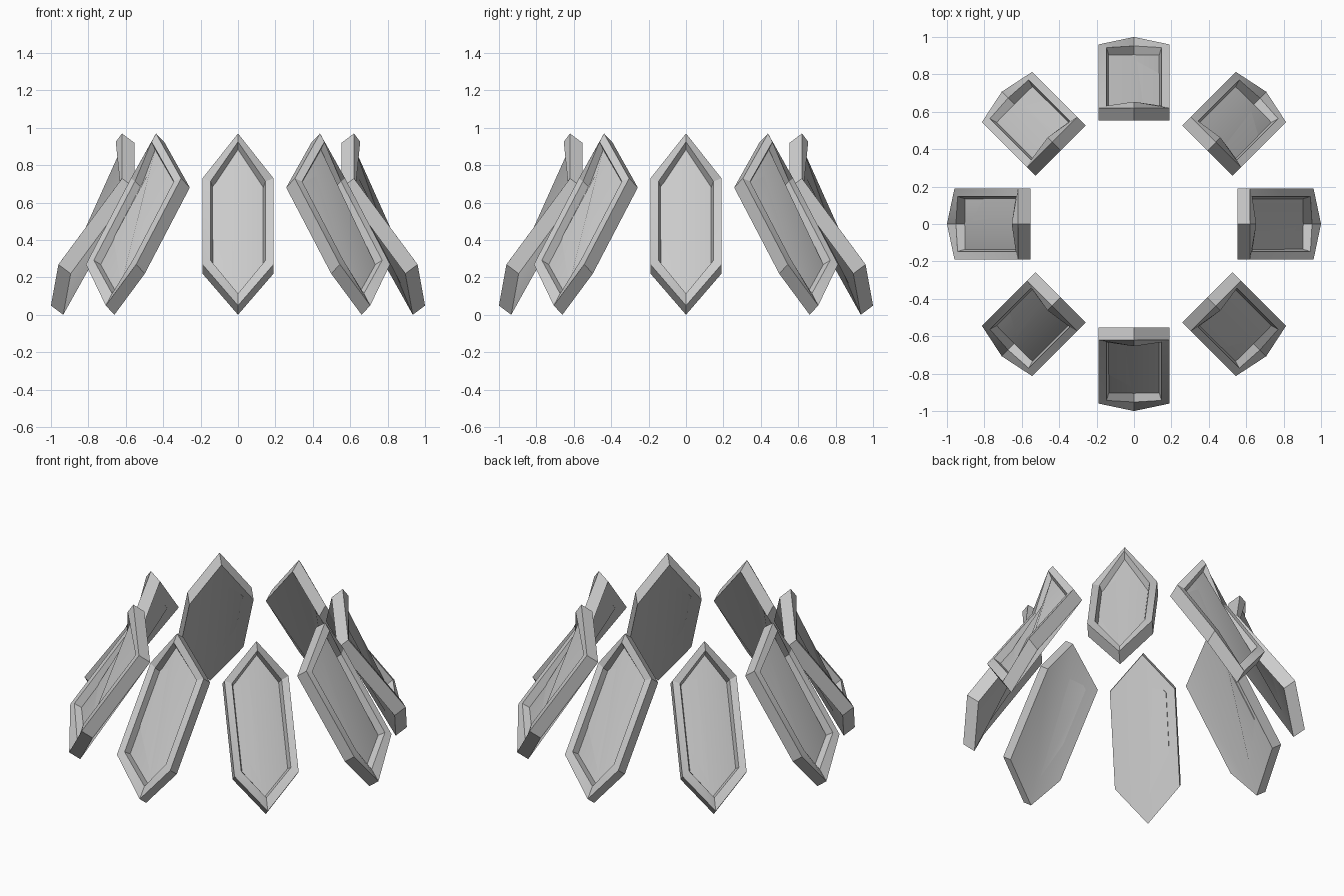
import bpy, math
from mathutils import Vector

if "Cube" in bpy.data.objects:
    bpy.data.objects.remove(bpy.data.objects["Cube"])

# One flat colour
grey = bpy.data.materials.new("stone_grey")
grey.diffuse_color = (0.6, 0.6, 0.6, 1)
grey.use_nodes = True
grey.node_tree.nodes["Principled BSDF"].inputs["Base Color"].default_value = grey.diffuse_color

HALF = 0.19                                   # half width of a panel
NORMAL = Vector((0.8, 0, 0.6))                # outward lean of a panel
DOWN = Vector((0.6, 0, -0.8))                 # direction down the panel


def ring(top, upper, lower, bottom, half):
    """Stretched hexagon: top tip, two side corners, bottom tip, two side corners."""
    side = Vector((0, half, 0))
    return [top, upper + side, lower + side, bottom, lower - side, upper - side]


def shrink(pts, tip_top, corner_top, corner_low, tip_low, inset):
    """Pull a hexagon inwards within the plane of the panel."""
    top, upper, lower, bottom = pts
    return [top + DOWN * tip_top, upper + DOWN * corner_top,
            lower - DOWN * corner_low, bottom - DOWN * tip_low], inset


# Control points as (radius, 0, height)
front = [Vector(p) for p in ((0.62, 0, 0.97), (0.62, 0, 0.73), (0.96, 0, 0.27), (1.0, 0, 0.05))]
back = [p - NORMAL * 0.082 for p in front]
rim, rim_half = shrink(front, 0.056, 0.02, 0.028, 0.08, HALF - 0.043)
floor, floor_half = shrink(rim, 0.017, 0.005, 0.005, 0.017, rim_half - 0.012)
floor = [p - NORMAL * 0.046 for p in floor]

verts = (ring(*back, HALF) + ring(*front, HALF)
         + ring(*rim, rim_half) + ring(*floor, floor_half))

# Outer edge, rim and recess wall join neighbouring rings
faces = []
for level in range(3):
    a, b = level * 6, level * 6 + 6
    for i in range(6):
        j = (i + 1) % 6
        faces.append((a + i, a + j, b + j, b + i))
# Back and recess floor are folded along the centre line
faces += [(3, 2, 1, 0), (0, 5, 4, 3)]
faces += [(18, 19, 20, 21), (21, 22, 23, 18)]

mesh = bpy.data.meshes.new("petal_panel")
mesh.from_pydata([tuple(v) for v in verts], [], faces)
mesh.materials.append(grey)
mesh.update()

# Eight panels in a ring
for k in range(8):
    panel = bpy.data.objects.new(f"petal_panel_{k + 1}", mesh.copy())
    panel.rotation_euler.z = k * math.pi / 4
    bpy.context.collection.objects.link(panel)
    bpy.ops.object.select_all(action='DESELECT')
    panel.select_set(True)
    bpy.context.view_layer.objects.active = panel
    bpy.ops.object.shade_smooth_by_angle(angle=math.radians(30))
bpy.data.meshes.remove(mesh)
